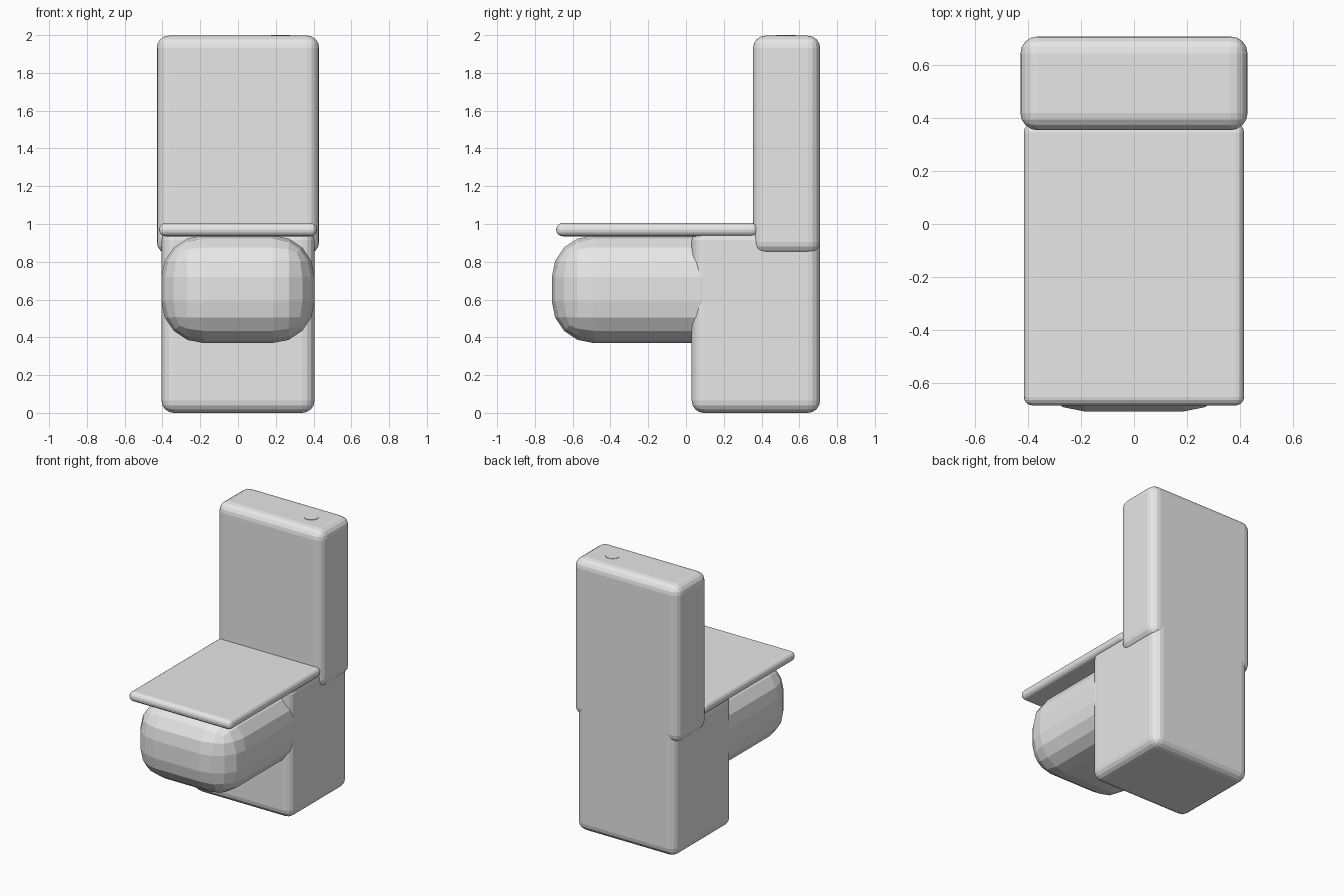
import bpy

cube = bpy.data.objects.get("Cube")
if cube:
    bpy.data.objects.remove(cube, do_unlink=True)

# Single ceramic colour
ceramic = bpy.data.materials.new("light grey ceramic")
ceramic.use_nodes = True
grey = (0.8, 0.8, 0.8, 1)
ceramic.diffuse_color = grey
ceramic.node_tree.nodes["Principled BSDF"].inputs["Base Color"].default_value = grey


def rounded_box(name, low, high, radius, segments):
    """Box between two corners with evenly rounded edges."""
    centre = [(a + b) / 2 for a, b in zip(low, high)]
    bpy.ops.mesh.primitive_cube_add(size=1, location=centre)
    box = bpy.context.object
    box.name = name
    box.scale = [b - a for a, b in zip(low, high)]
    bpy.ops.object.transform_apply(location=False, rotation=False, scale=True)
    box.data.materials.append(ceramic)
    bevel = box.modifiers.new("rounded edges", "BEVEL")
    bevel.width = radius
    bevel.segments = segments
    return box


# Base, bowl, lid and water tank
rounded_box("pedestal", (-0.405, 0.03, 0), (0.405, 0.71, 0.98), 0.065, 4)
rounded_box("bowl", (-0.405, -0.71, 0.37), (0.405, 0.3, 0.94), 0.22, 4)
rounded_box("lid", (-0.417, -0.687, 0.935), (0.417, 0.38, 1.005), 0.033, 4)
rounded_box("tank", (-0.43, 0.355, 0.84), (0.43, 0.71, 1.997), 0.065, 4)

# Flush button, almost level with the tank top
bpy.ops.mesh.primitive_cylinder_add(vertices=32, radius=0.05, depth=0.04,
                                    location=(0.225, 0.53, 1.98))
button = bpy.context.object
button.name = "flush_button"
button.data.materials.append(ceramic)
bpy.ops.object.shade_smooth_by_angle()
